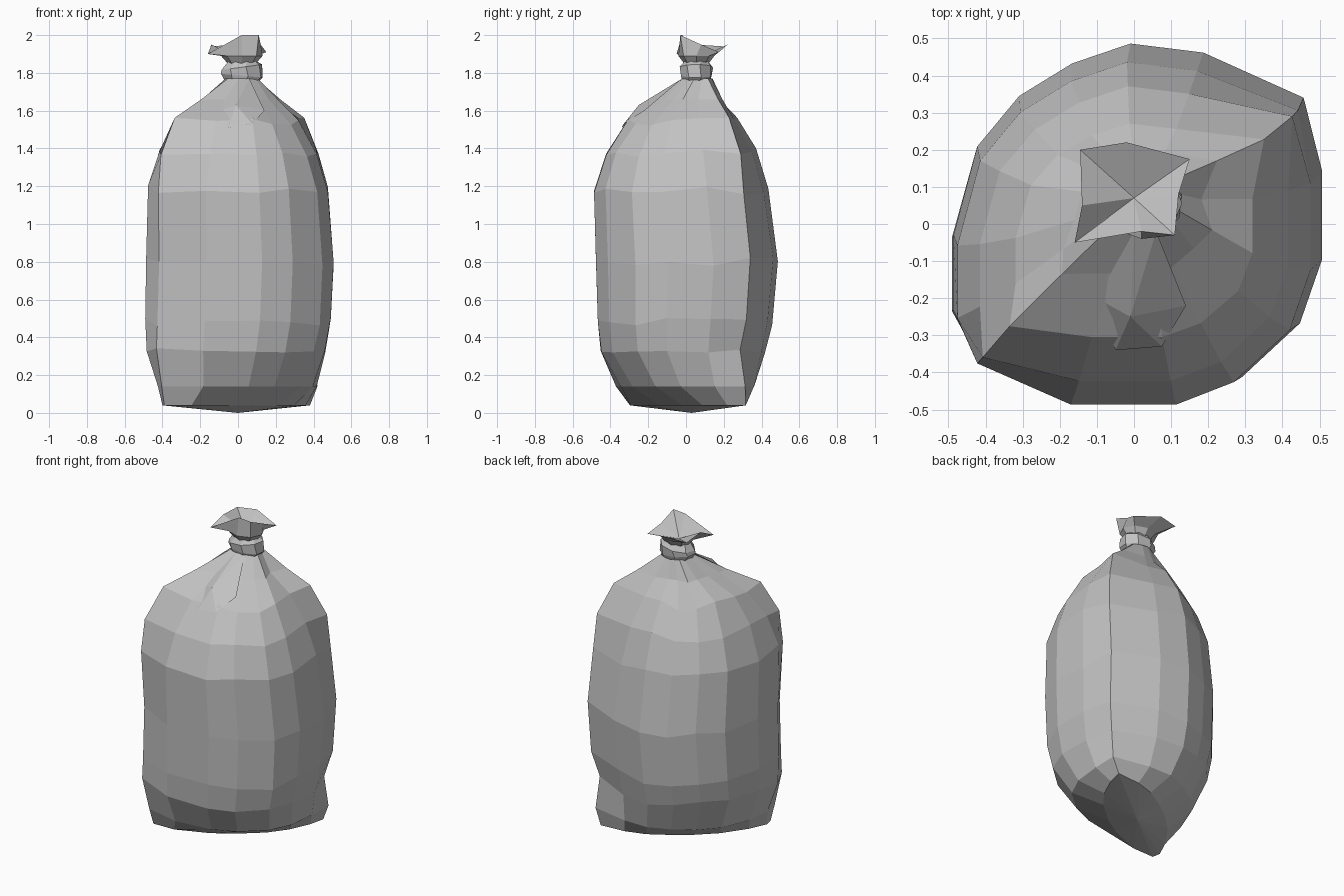
import bpy, bmesh, math, random
from mathutils import Vector

random.seed(4)
cube = bpy.data.objects.get("Cube")
if cube:
    bpy.data.objects.remove(cube)

grey = bpy.data.materials.new("grey plastic")
grey.use_nodes = True
COLOUR = (0.54, 0.54, 0.54, 1)
grey.diffuse_color = COLOUR
grey.node_tree.nodes["Principled BSDF"].inputs["Base Color"].default_value = COLOUR


def make_object(name, bm):
    bmesh.ops.recalc_face_normals(bm, faces=bm.faces[:])
    mesh = bpy.data.meshes.new(name)
    bm.to_mesh(mesh)
    bm.free()
    mesh.materials.append(grey)
    obj = bpy.data.objects.new(name, mesh)
    bpy.context.collection.objects.link(obj)
    return obj


def loft(name, rings, tip, tip_ring):
    """Skin a stack of equal-length rings and fan one of them to a tip point."""
    bm = bmesh.new()
    loops = [[bm.verts.new(p) for p in ring] for ring in rings]
    count = len(loops[0])
    centre = bm.verts.new(tip)
    for i in range(count):
        j = (i + 1) % count
        for low, high in zip(loops, loops[1:]):
            bm.faces.new((low[i], low[j], high[j], high[i]))
        bm.faces.new((loops[tip_ring][i], loops[tip_ring][j], centre))
    return make_object(name, bm)


# Bag body: one footprint with two pillow corners, scaled up the height
footprint = [(.505, -.1), (.505, .15), (.455, .35), (.18, .475), (-.02, .5),
             (-.18, .445), (-.325, .355), (-.44, .215), (-.505, -.03),
             (-.505, -.24), (-.435, -.36), (-.18, -.49), (.12, -.49),
             (.285, -.425), (.445, -.275)]
LEFT_CORNER, RIGHT_CORNER = 2, 10
# height, centre x, centre y, scale x, scale y, corner reach, width between
levels = [(.04, -.01, .01, .87, .81, 1.02, .4),
          (.14, 0, 0, .87, .82, 1.07, .8),
          (.34, -.01, -.02, .94, .89, 1.03, .97),
          (.48, 0, -.01, .97, .93, 1.01, 1),
          (.8, .01, 0, .98, .97, 1, 1),
          (1.18, 0, -.03, .94, .93, 1.03, 1),
          (1.38, 0, -.03, .82, .8, 1.14, 1),
          (1.54, 0, -.02, .63, .58, 1.22, 1),
          (1.66, .01, .02, .36, .33, 1.3, 1),
          (1.77, .02, .06, .17, .16, 1, 1)]
PLEATS, DENTED = 8, 2
along = Vector((.77, .64))
across = Vector((-.64, .77))
body_rings = []
for k, (z, cx, cy, sx, sy, reach, width) in enumerate(levels):
    ring = []
    for i, (x, y) in enumerate(footprint):
        p = Vector((x * sx, y * sy))
        p = along * p.dot(along) + across * p.dot(across) * width
        dz = random.uniform(-.025, .025) if 1 < k < PLEATS else 0
        if i in (LEFT_CORNER, RIGHT_CORNER):
            p *= reach
            if k == DENTED and i == LEFT_CORNER:
                p *= .95
        elif k == PLEATS:
            p *= 1.1 if i % 3 == 0 else .94
        ring.append((p.x + cx, p.y + cy, z + dz))
    body_rings.append(ring)
loft("bag_body", body_rings, (0, .03, 0), 0)


# Knot: chunky twisted band around the neck
def oval(z, rx, ry, twist, tilt=0, sides=8):
    ring = []
    for i in range(sides):
        a = math.tau * i / sides + twist
        ring.append((.02 + rx * math.cos(a), .055 + ry * math.sin(a),
                     z + tilt * math.cos(a)))
    return ring


loft("neck_knot", [oval(1.74, .08, .07, .1), oval(1.785, .115, .085, .3, -.01),
                   oval(1.83, .11, .09, .2, .015), oval(1.87, .07, .06, .4)],
     (.02, .06, 1.87), -1)

# Ruffled open end above the knot
rim = [(.12, .08, 1.95), (.15, .175, 1.91), (-.02, .22, 1.95), (-.145, .2, 1.94),
       (-.14, .05, 1.95), (-.16, -.05, 1.9), (.02, -.02, 2), (.11, -.03, 2)]
loft("ruffled_end", [oval(1.85, .075, .065, 0), oval(1.89, .11, .095, 0), rim],
     (0, .07, 1.88), -1)

# Pouch of gathered film hanging from the neck over the front shoulder
outline = [(0, -.02, 1.77), (-.1, -.2, 1.6), (-.05, -.34, 1.51),
           (.075, -.33, 1.53), (.14, -.22, 1.6), (.06, -.02, 1.77)]
bm = bmesh.new()
edge = [bm.verts.new(p) for p in outline]
crest = bm.verts.new((-.01, -.25, 1.63))
for a, b in zip(edge, edge[1:] + edge[:1]):
    bm.faces.new((a, b, crest))
make_object("front_fold", bm)
